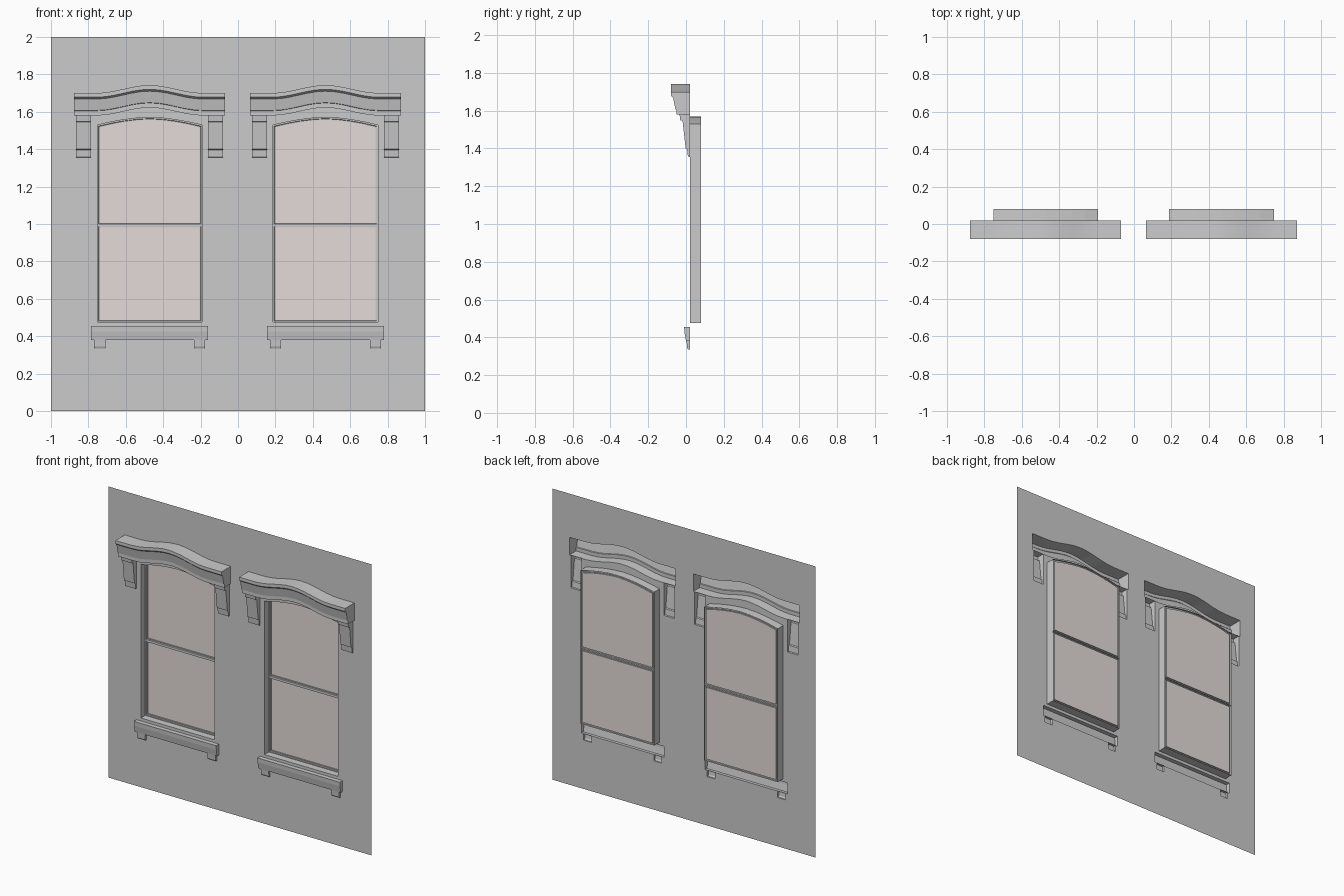
import bpy, bmesh, math

if "Cube" in bpy.data.objects:
    bpy.data.objects.remove(bpy.data.objects["Cube"])

WALL_Y = 0.02
CENTRES = (("left", -0.4725), ("right", 0.4675))
HALF = 0.28                      # half width of a window opening
BOTTOM, RAIL = 0.475, 0.9935     # opening bottom, meeting line of the sashes

glass_mat = bpy.data.materials.new("window_glass")
glass_mat.diffuse_color = (0.78, 0.71, 0.69, 1)
glass_mat.use_nodes = True
glass_mat.node_tree.nodes["Principled BSDF"].inputs["Base Color"].default_value = glass_mat.diffuse_color


def make(name, verts, faces, mat=None, smooth=False):
    me = bpy.data.meshes.new(name)
    me.from_pydata(verts, [], faces)
    ob = bpy.data.objects.new(name, me)
    bpy.context.collection.objects.link(ob)
    if mat:
        me.materials.append(mat)
    if smooth:
        bpy.ops.object.select_all(action='DESELECT')
        ob.select_set(True)
        bpy.context.view_layer.objects.active = ob
        bpy.ops.object.shade_smooth_by_angle(angle=math.radians(25))
    return ob


def sweep(name, cx, profile, stations, smooth=False):
    """Open-backed moulding: (y, z) profile run along (x, rise) stations."""
    n = len(profile)
    verts = [(cx + x, y, z + r) for x, r in stations for y, z in profile]
    faces = [(j * n + i, j * n + i + 1, (j + 1) * n + i + 1, (j + 1) * n + i)
             for j in range(len(stations) - 1) for i in range(n - 1)]
    last = (len(stations) - 1) * n
    faces += [tuple(reversed(range(n))), tuple(range(last, last + n))]
    return make(name, verts, faces, smooth=smooth)


def nested(name, outlines):
    """Join successive same-length loops, outermost first."""
    n = len(outlines[0])
    verts = [v for o in outlines for v in o]
    faces = [(k * n + i, k * n + (i + 1) % n, (k + 1) * n + (i + 1) % n, (k + 1) * n + i)
             for k in range(len(outlines) - 1) for i in range(n)]
    return make(name, verts, faces)


def hood_rise(x):
    return 0.0 if abs(x) >= 0.285 else 0.021 * (1 + math.cos(math.pi * x / 0.285))


def arch(x):
    return 1.529 + 0.041 * (1 - (abs(x) / HALF) ** 1.7)


def outline(cx, y, inset=0.0, bottom=BOTTOM, flat_top=None):
    """Window loop, anticlockwise from the front."""
    w = HALF - inset
    pts = [(cx - w, y, bottom + inset), (cx + w, y, bottom + inset)]
    for i in range(9):
        t = 1 - i / 4
        top = arch(t * HALF) if flat_top is None else flat_top
        pts.append((cx + t * w, y, top - inset))
    return pts


HOOD_X = [-0.403] + [-0.285 + 0.57 * i / 12 for i in range(13)] + [0.403]
HOOD = [(0.02, 1.70), (-0.08, 1.70), (-0.08, 1.678), (-0.068, 1.668), (-0.056, 1.607),
        (-0.05, 1.605), (-0.05, 1.58), (0.02, 1.58)]
BRACKET = [(0.02, 1.58), (-0.034, 1.58), (-0.03, 1.548), (-0.018, 1.546), (-0.012, 1.49),
           (-0.002, 1.40), (0.006, 1.396), (0.01, 1.357), (0.02, 1.355)]
SILL = [(0.02, 0.455), (-0.01, 0.455), (-0.008, 0.425), (0.0, 0.38), (0.02, 0.38)]
FOOT = [(0.02, 0.38), (0.003, 0.38), (0.006, 0.345), (0.011, 0.335), (0.02, 0.335)]
BR_IN, BR_OUT, FT_IN, FT_OUT, SILL_W = 0.313, 0.393, 0.237, 0.297, 0.313

holes = []
for side, cx in CENTRES:
    # hood with its two brackets
    sweep(side + "_hood", cx, HOOD, [(x, hood_rise(x)) for x in HOOD_X], True)
    sweep(side + "_sill", cx, SILL, [(-SILL_W, 0), (SILL_W, 0)])
    for s, tag in ((-1, "_a"), (1, "_b")):
        b = sorted((s * BR_IN, s * BR_OUT))
        f = sorted((s * FT_IN, s * FT_OUT))
        sweep(side + "_bracket" + tag, cx, BRACKET, [(x, 0) for x in b])
        sweep(side + "_sill_foot" + tag, cx, FOOT, [(x, 0) for x in f])

    # reveal and two sashes
    nested(side + "_reveal", [outline(cx, WALL_Y), outline(cx, 0.08)])
    for tag, bottom, top in (("_upper", RAIL, None), ("_lower", BOTTOM, RAIL)):
        steps = [(0, 0.08), (0, 0.067), (0.006, 0.067), (0.008, 0.072), (0.013, 0.072), (0.013, 0.079)]
        nested(side + tag + "_sash", [outline(cx, y, i, bottom, top) for i, y in steps])
        pane = outline(cx, 0.079, 0.013, bottom, top)
        make(side + tag + "_glass", pane, [tuple(range(len(pane)))], glass_mat)

    # wall holes behind the opening and the hollow mouldings
    holes.append([(x - cx + cx, z) for x, y, z in outline(cx, WALL_Y)])
    hood = [(x, 1.70 + hood_rise(x)) for x in HOOD_X]
    hood += [(0.403, 1.58), (BR_OUT, 1.58), (BR_OUT, 1.355), (BR_IN, 1.355), (BR_IN, 1.58)]
    hood += [(x, 1.58 + hood_rise(x)) for x in reversed(HOOD_X[1:-1])]
    hood += [(-BR_IN, 1.58), (-BR_IN, 1.355), (-BR_OUT, 1.355), (-BR_OUT, 1.58), (-0.403, 1.58)]
    right = [(SILL_W, 0.455), (SILL_W, 0.38), (FT_OUT, 0.38), (FT_OUT, 0.335),
             (FT_IN, 0.335), (FT_IN, 0.38)]
    sill = right + [(-x, z) for x, z in reversed(right)]
    holes += [[(cx + x, z) for x, z in loop] for loop in (hood, sill)]

# wall sheet with holes
bm = bmesh.new()
for loop in [[(-1, 0), (1, 0), (1, 2), (-1, 2)]] + holes:
    vs = [bm.verts.new((x, WALL_Y, z)) for x, z in loop]
    for i in range(len(vs)):
        bm.edges.new((vs[i - 1], vs[i]))
bmesh.ops.triangle_fill(bm, use_beauty=True, edges=bm.edges[:], normal=(0, -1, 0))
bm.normal_update()
for f in bm.faces:
    if f.normal.y > 0:
        f.normal_flip()
me = bpy.data.meshes.new("wall")
bm.to_mesh(me)
bm.free()
bpy.context.collection.objects.link(bpy.data.objects.new("wall", me))
